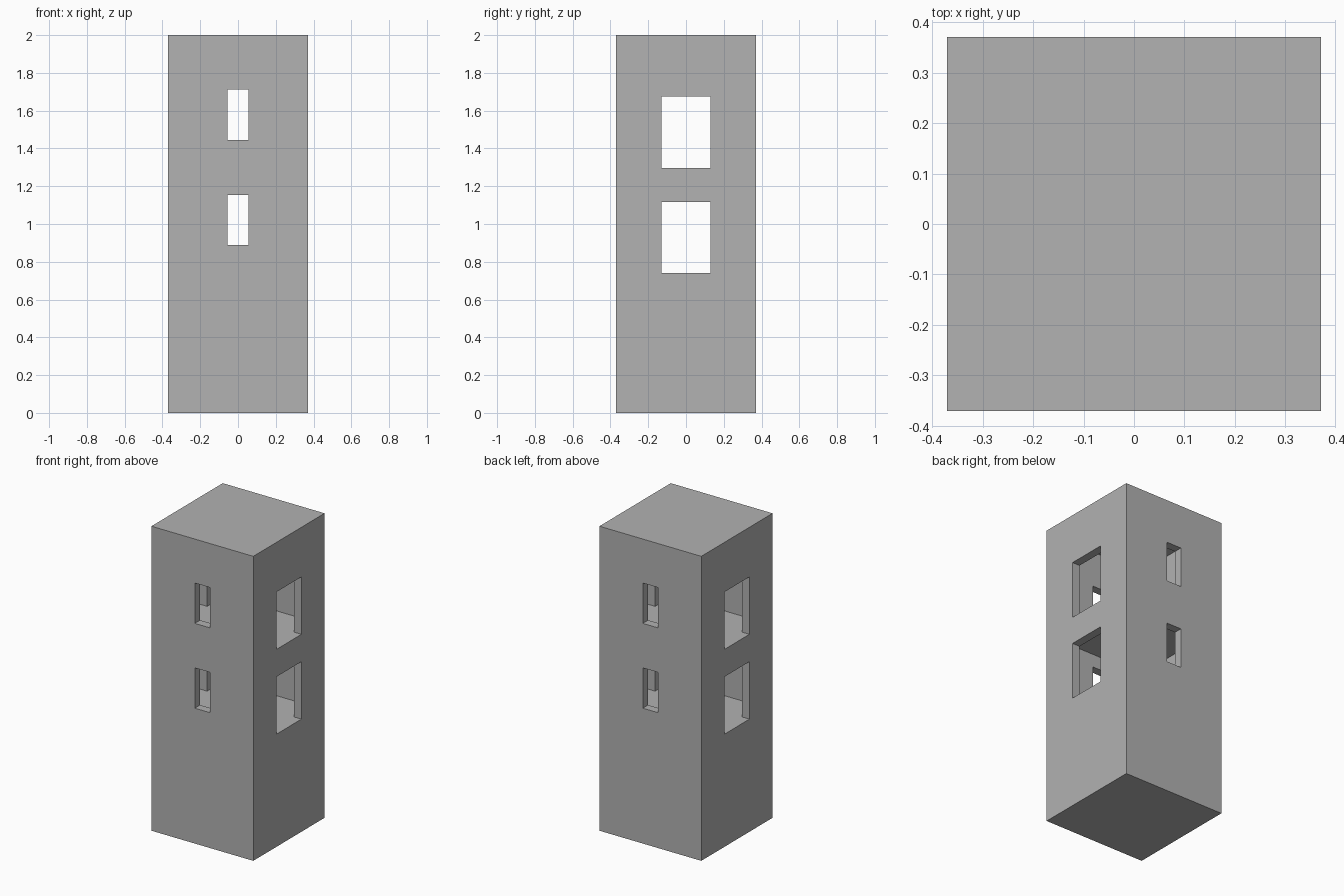
import bpy
import bmesh

if "Cube" in bpy.data.objects:
    bpy.data.objects.remove(bpy.data.objects["Cube"])

HALF, HEIGHT, WALL = 0.37, 2.0, 0.055
INNER = HALF - WALL

grey = bpy.data.materials.new("plain_grey")
grey.diffuse_color = (0.445, 0.445, 0.445, 1)
grey.use_nodes = True
grey.node_tree.nodes["Principled BSDF"].inputs["Base Color"].default_value = grey.diffuse_color


def box(name, hx, hy, z0, z1):
    """Box centred on x and y, spanning z0 to z1."""
    mesh = bpy.data.meshes.new(name)
    bm = bmesh.new()
    bmesh.ops.create_cube(bm, size=2)
    for v in bm.verts:
        v.co = (hx * v.co.x, hy * v.co.y, z1 if v.co.z > 0 else z0)
    bm.to_mesh(mesh)
    bm.free()
    mesh.materials.append(grey)
    ob = bpy.data.objects.new(name, mesh)
    bpy.context.collection.objects.link(ob)
    return ob


def cut(target, cutter):
    """Subtract the cutter and remove it."""
    mod = target.modifiers.new("cut", 'BOOLEAN')
    mod.operation = 'DIFFERENCE'
    mod.solver = 'EXACT'
    mod.object = cutter
    bpy.context.view_layer.objects.active = target
    bpy.ops.object.modifier_apply(modifier=mod.name)
    bpy.data.objects.remove(cutter)


# Tower block
tower = box("tower", HALF, HALF, 0, HEIGHT)

# Two storeys: floor height, ceiling height
for floor, ceiling in ((0.74, 1.24), (1.297, HEIGHT - WALL)):
    # Hollow room
    cut(tower, box("room", INNER, INNER, floor, ceiling))
    # Wide openings left and right, level with the floor
    cut(tower, box("side_windows", 0.6, 0.13, floor, floor + 0.377))
    # Narrow windows front and back
    cut(tower, box("narrow_windows", 0.055, 0.6, floor + 0.149, floor + 0.414))
